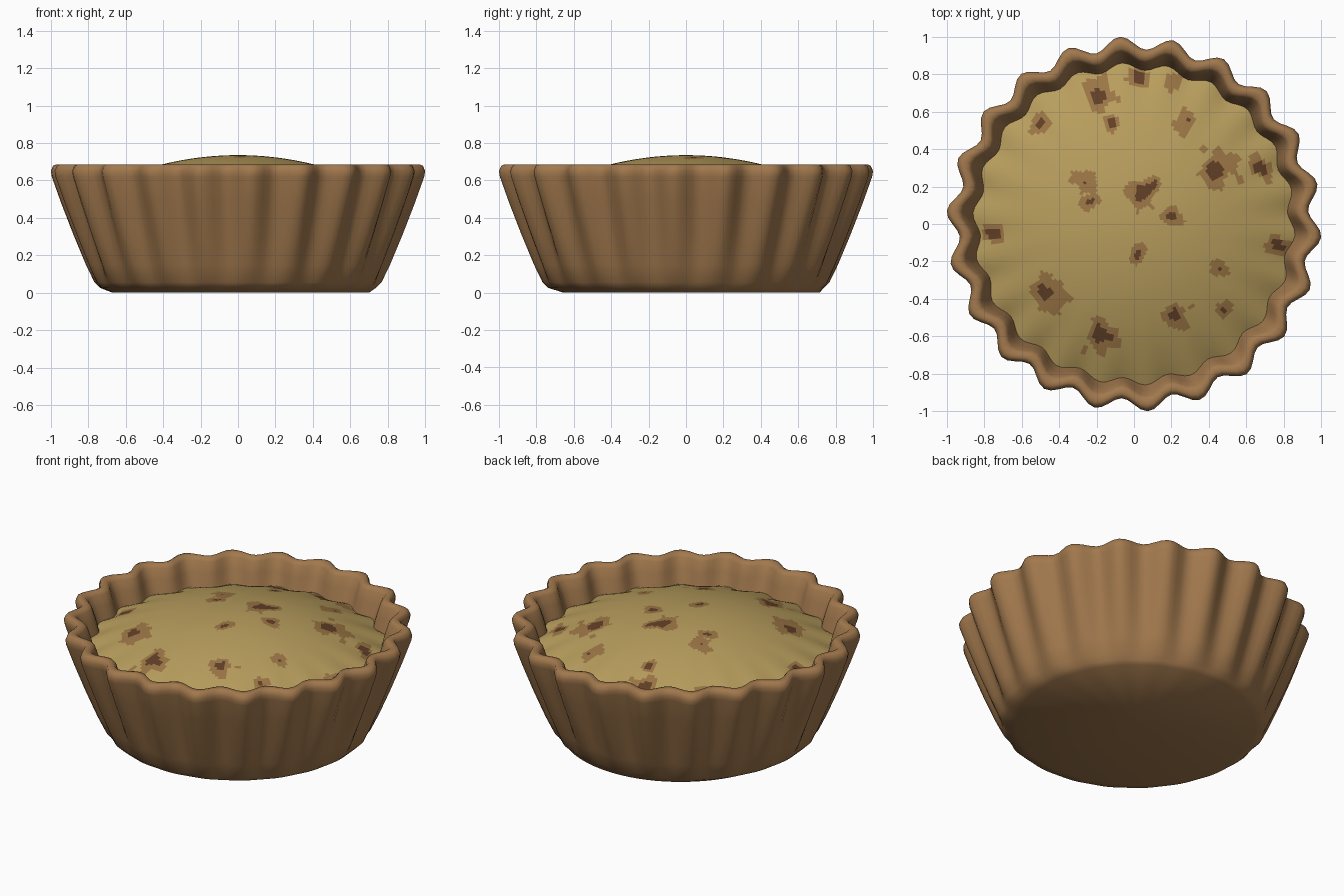
import bpy, bmesh
from math import sin, cos, pi, radians, hypot
from mathutils import Vector, noise

if "Cube" in bpy.data.objects:
    bpy.data.objects.remove(bpy.data.objects["Cube"])

FLUTES, PHASE = 22, radians(12.5)
SEG = FLUTES * 8


def material(name, rgb):
    m = bpy.data.materials.new(name)
    m.diffuse_color = (*rgb, 1)
    m.use_nodes = True
    m.node_tree.nodes["Principled BSDF"].inputs["Base Color"].default_value = m.diffuse_color
    return m


def ring(bm, r, z, amp, ox=0, oy=0):
    """Fluted ring of vertices"""
    out = []
    for i in range(SEG):
        a = 2 * pi * i / SEG
        rr = r + amp * cos(FLUTES * (a - PHASE))
        out.append(bm.verts.new((rr * cos(a) + ox, rr * sin(a) + oy, z)))
    return out


def bridge(bm, a, b):
    for i in range(SEG):
        j = (i + 1) % SEG
        bm.faces.new((a[i], a[j], b[j], b[i]))


def cap(bm, loop, z, x=0, y=0):
    c = bm.verts.new((x, y, z))
    for i in range(SEG):
        bm.faces.new((loop[i], loop[(i + 1) % SEG], c))


def finish(bm, name, mats, angle):
    bmesh.ops.recalc_face_normals(bm, faces=bm.faces[:])
    me = bpy.data.meshes.new(name)
    bm.to_mesh(me)
    bm.free()
    ob = bpy.data.objects.new(name, me)
    bpy.context.collection.objects.link(ob)
    for m in mats:
        me.materials.append(m)
    bpy.ops.object.select_all(action='DESELECT')
    bpy.context.view_layer.objects.active = ob
    ob.select_set(True)
    bpy.ops.object.shade_smooth_by_angle(angle=radians(angle))
    return ob


# Pastry shell: radius, height, flute depth from the base up and over the rim
profile = [(0.685, 0.0, 0.0), (0.735, 0.025, 0.002), (0.763, 0.055, 0.006),
           (0.80, 0.15, 0.015), (0.858, 0.31, 0.024), (0.917, 0.48, 0.031),
           (0.963, 0.62, 0.035), (0.968, 0.65, 0.035), (0.957, 0.678, 0.034),
           (0.94, 0.686, 0.033), (0.91, 0.684, 0.031), (0.893, 0.665, 0.03),
           (0.868, 0.60, 0.026), (0.842, 0.52, 0.02), (0.82, 0.46, 0.017)]
bm = bmesh.new()
rings = [ring(bm, r, z, amp, 0.015 if z == 0 else 0, 0.03 if z == 0 else 0)
         for r, z, amp in profile]
for a, b in zip(rings, rings[1:]):
    bridge(bm, a, b)
cap(bm, rings[0], 0, 0.015, 0.03)
cap(bm, rings[-1], 0.46)
finish(bm, "pastry_shell", [material("baked_pastry", (0.36, 0.19, 0.075))], 60)

# Domed custard filling
N = 48
bm = bmesh.new()
rings = []
for k in range(1, N + 1):
    t = k / N
    rings.append(ring(bm, 0.845 * t, 0.735 - 0.215 * t ** 2, 0.02 * t ** 6))
for a, b in zip(rings, rings[1:]):
    bridge(bm, a, b)
cap(bm, rings[0], 0.735)

# Scorched patches on the custard: x, y, size
spots = [(-0.18, 0.70, .10), (-0.50, 0.52, .07), (0.02, 0.77, .06),
         (0.27, 0.54, .06), (-0.12, 0.54, .05), (0.45, 0.30, .11),
         (0.68, 0.30, .07), (0.05, 0.17, .10), (0.21, 0.04, .06),
         (-0.27, 0.22, .07), (-0.23, 0.12, .05), (0.02, -0.17, .05),
         (-0.45, -0.38, .10), (0.23, -0.48, .08), (-0.16, -0.61, .10),
         (0.76, -0.12, .08), (0.46, -0.25, .05), (0.47, -0.46, .06),
         (-0.75, -0.06, .06), (-0.55, -0.70, .04), (0.21, 0.75, .05)]
for f in bm.faces:
    c = f.calc_center_median()
    heat = max(1 - hypot(c.x - x, c.y - y) / (1.3 * s) for x, y, s in spots)
    heat += 0.6 * noise.noise(Vector((c.x * 13, c.y * 13, 3)))
    f.material_index = 2 if heat > 0.72 else 1 if heat > 0.3 else 0
finish(bm, "custard_filling",
       [material("custard", (0.48, 0.34, 0.11)),
        material("browned_custard", (0.33, 0.18, 0.06)),
        material("scorched_custard", (0.12, 0.05, 0.02))], 60)
